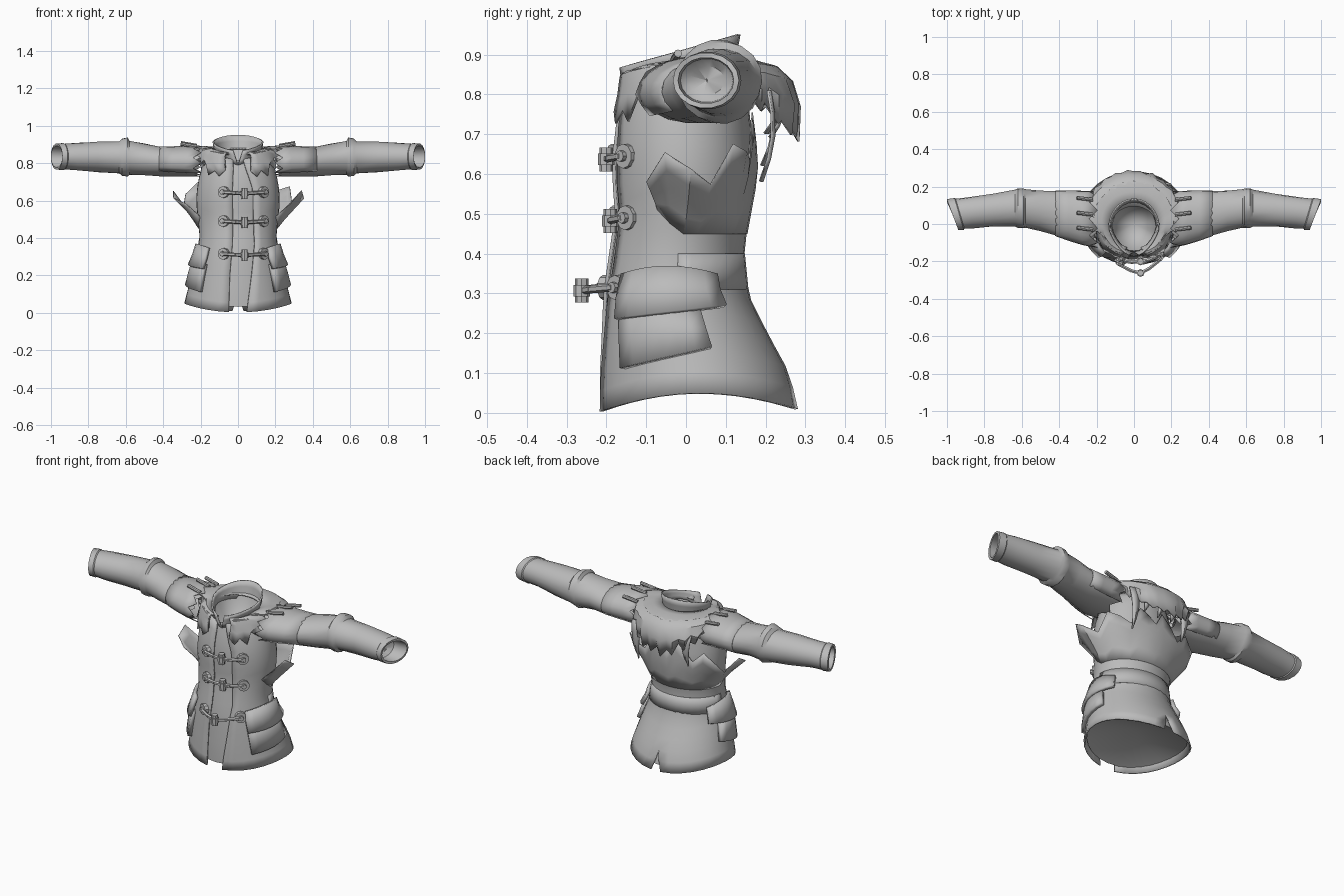
import bpy, bmesh, math, random
from mathutils import Vector
from math import sin, cos, pi, asin

random.seed(4)
if "Cube" in bpy.data.objects:
    bpy.data.objects.remove(bpy.data.objects["Cube"])

cloth = bpy.data.materials.new("grey cloth")
cloth.use_nodes = True
GREY = (0.5, 0.5, 0.5, 1)
cloth.diffuse_color = GREY
cloth.node_tree.nodes["Principled BSDF"].inputs["Base Color"].default_value = GREY
parts = []


def register(name, bm):
    bmesh.ops.remove_doubles(bm, verts=bm.verts, dist=0.0005)
    mesh = bpy.data.meshes.new(name)
    bm.to_mesh(mesh)
    bm.free()
    ob = bpy.data.objects.new(name, mesh)
    bpy.context.collection.objects.link(ob)
    mesh.materials.append(cloth)
    parts.append(ob)
    return ob


def patch(name, fn, nu, nv, thick=0, flip=False, gap=None):
    """Grid surface from fn(u, v) with u and v from 0 to 1; column gap stays open."""
    bm = bmesh.new()
    g = [[bm.verts.new(fn(i / nu, j / nv)) for j in range(nv + 1)] for i in range(nu + 1)]
    for i in range(nu):
        if i == gap:
            continue
        for j in range(nv):
            q = (g[i][j], g[i + 1][j], g[i + 1][j + 1], g[i][j + 1])
            bm.faces.new(q[::-1] if flip else q)
    ob = register(name, bm)
    if thick:
        s = ob.modifiers.new("Thickness", "SOLIDIFY")
        s.thickness = thick
    return ob


def lerp(a, b, k):
    return a + (b - a) * k


def table(rows, z):
    """Interpolate rows keyed by their first value."""
    if z <= rows[0][0]:
        return rows[0][1:]
    for a, b in zip(rows, rows[1:]):
        if z <= b[0]:
            k = (z - a[0]) / (b[0] - a[0])
            return [lerp(p, q, k) for p, q in zip(a[1:], b[1:])]
    return rows[-1][1:]


# Torso outline: height, half width, front y, back y
BODY = [(0, .3, -.22, .285), (.1, .275, -.22, .26), (.2, .25, -.215, .205),
        (.3, .22, -.21, .155), (.4, .205, -.195, .145), (.5, .215, -.18, .16),
        (.6, .225, -.188, .175), (.7, .215, -.182, .165), (.8, .19, -.16, .155),
        (.86, .16, -.142, .14), (.88, .13, -.135, .12)]


def body(t, z, off=0):
    w, f, b = table(BODY, z)
    return Vector(((w + off) * sin(t), (f + b) / 2 - ((b - f) / 2 + off) * cos(t), z))


def hem(t):
    return .028 - .022 * cos(2 * t) - .004 * cos(t)


def neckline(t):
    return .88 - .06 * max(0, cos(t)) ** 2


# Front edges of the coat: height, right edge x, left edge x
EDGE = [(0, -.05, .045), (.2, -.045, .07), (.4, -.03, .09), (.7, -.03, .08), (.88, -.02, .02)]
COLS = 14


# Coat shell, open at the front and split by a short vent at the back
def coat(u, v):
    i = round(u * (2 * COLS + 1))
    side, k = (1, i / COLS) if i <= COLS else (-1, (2 * COLS + 1 - i) / COLS)
    z0 = lerp(.015, .88, v)
    t0 = abs(asin(table(EDGE, z0)[0 if side < 0 else 1] / table(BODY, z0)[0]))
    t = lerp(t0, pi - max(0, .11 - z0) * 1.1, k)
    return body(side * t, lerp(hem(t), neckline(t), v))


patch("coat_shell", coat, 2 * COLS + 1, 16, .008, gap=COLS)


# Undershirt, closed by a cone at the hem and at the neck
def shirt(u, v):
    t = 2 * pi * u
    if v == 0:
        return Vector((0, 0, .14))
    if v == 1:
        return Vector((0, 0, .5))
    k = (v * 16 - 1) / 14
    return body(t, lerp(hem(t) + .03, neckline(t) - .005, k), -.012)


patch("undershirt", shirt, 28, 16)

# Waist band around the back
patch("waist_band", lambda u, v: body(lerp(1.6, 2 * pi - 1.6, u), lerp(.31, .4, v), .003), 16, 2, .004)


# Torn flare below the arms and across the back
def flare(u, v):
    t = lerp(1.2, 2 * pi - 1.2, u)
    i = round(u * 18)
    side = abs(sin(t))
    tip = lerp(.72, .61, side ** 2) + (-.045, .04, 0)[i % 3]
    out = .01 + .12 * side ** 2.5 * (1 if i % 3 else .65)
    base = lerp(.45, .51, max(0, cos(t)) / cos(1.2))
    return body(t, lerp(base, tip, v), lerp(.002, out, v ** 1.1))


patch("torn_flare", flare, 18, 4, .004)


# Stand collar, narrowing to a notch at the front
def collar(u, v):
    gap = .03 + .24 * v
    t = lerp(gap, 2 * pi - gap, u)
    front = max(0, cos(t))
    r = lerp(.125, .137, v) * (1 - .25 * front)
    low = .85 - .06 * front ** 3
    return Vector((r * sin(t), -.018 - lerp(.136, .155, v) * cos(t),
                   lerp(low, .908 - .042 * cos(t), v)))


patch("stand_collar", collar, 24, 3, .008)


# Layered ragged fur mantle, lying on the chest and bulging behind
def mantle(reach, drop, shift):
    def fn(u, v):
        t = lerp(.3, 2 * pi - .3, u)
        i = round(u * 44) + shift
        ragged = (.018 if i % 2 else -.014) * v ** 3 + random.uniform(-.01, .01) * v
        c = cos(t)
        r = .125 + (reach - .125) * sin(2.1 * v) + ragged * .6
        fall = lerp(.03, .13 if c > 0 else .15, abs(c) ** 1.3) * drop + ragged * 1.2
        z = .873 + .02 * sin(pi * v) - fall * v ** 2 - .045 * max(0, c) ** 2 * (1 - v)
        y = lerp(-.018, .045, v ** .6) - (r - .012) * c
        x = r * sin(t)
        w, f, b = table(BODY, z)
        if c > 0:
            bulge = (1 - min(1, abs(x) / (w + .03)) ** 2) ** .5
            chest = (f + b) / 2 - ((b - f) / 2 + .014) * bulge
            y = lerp(y, chest, min(1, 2 * c) * v ** .5)
        return Vector((x, y, z))
    return fn


patch("fur_mantle_lower", mantle(.252, 1.1, 0), 44, 5, .006)
patch("fur_mantle_upper", mantle(.225, .7, 1), 44, 4, .006)


# Long fur locks hanging behind
def lock(x, y, top, low, width):
    def fn(u, v):
        w = width * (1 - v) ** .6
        return Vector((x + (u - .5) * 2 * w, y + .02 * sin(pi * v) - .02 * v - .012 * abs(u - .5),
                       lerp(top, low, v)))
    return fn


for k, (x, low) in enumerate(((-.15, .62), (-.07, .7), (.02, .69), (.1, .7), (.17, .58))):
    patch("fur_lock_%d" % k, lock(x, .24 - abs(x) * .15, .81, low, .032), 2, 4, .006)

# Sleeve outline: distance from centre, y, z, y radius, z radius
SLEEVE = [(.2, .025, .805, .14, .078), (.3, .035, .806, .135, .08), (.4, .055, .806, .125, .077),
          (.5, .07, .82, .108, .085), (.58, .083, .828, .1, .094), (.59, .084, .832, .108, .103),
          (.62, .085, .832, .106, .1), (.635, .085, .83, .096, .088), (.75, .075, .833, .09, .08),
          (.87, .06, .835, .083, .073), (.93, .055, .835, .08, .069), (.935, .054, .835, .085, .073),
          (.97, .05, .835, .083, .07)]
# The lining turns back into the cuff and closes
LINING = [(.97, .05, .835, .07, .058), (.9, .052, .835, .066, .055), (.88, .052, .835, .045, .036),
          (.87, .052, .835, 0, 0)]
RINGS = SLEEVE + LINING


def sleeve(side):
    def fn(u, v):
        j = round(v * (len(RINGS) - 1))
        x, y, z, ry, rz = RINGS[j]
        a = 2 * pi * u
        i = round(u * 18) % 18
        if j == 0:
            x += .04 * (i % 2)
        crease = 1 + (.035 * sin(2 * a + j * 2.1) if 0 < j < 10 else 0)
        slant = .031 * max(0, (x - .8) / .17) * cos(a)
        return Vector((side * (x + slant), y + ry * crease * cos(a), z + rz * crease * sin(a)))
    return fn


# Ragged shoulder cap on top of each sleeve
def cap(side):
    def fn(u, v):
        a = lerp(-.7, pi + .7, u)
        x = lerp(.42, .21, v) + (.03 if round(u * 14) % 2 else -.015) * v ** 3
        y, z, ry, rz = table(SLEEVE, x)
        grow = -.003 + .012 * v
        return Vector((side * x, y + (ry + grow) * cos(a), z + (rz + grow) * sin(a)))
    return fn


# Pocket panels that follow the coat at the hip
def pocket(side, t0, t1, z0, z1, tilt, o0, o1):
    def fn(u, v):
        t = lerp(t0, t1, u)
        z = lerp(z0, z1, v) + tilt * (u - .5) * (1 - v) + .02 * v * (sin(pi * u) - .5)
        return body(side * t, z, lerp(o0, o1, v))
    return fn


def rod(name, a, b, radius, sides=8):
    a, b = Vector(a), Vector(b)
    bm = bmesh.new()
    bmesh.ops.create_cone(bm, cap_ends=True, segments=sides, radius1=radius, radius2=radius, depth=(b - a).length)
    ob = register(name, bm)
    ob.location = (a + b) / 2
    ob.rotation_euler = (b - a).to_track_quat("Z", "Y").to_euler()


for side, word in ((1, "left"), (-1, "right")):
    patch(word + "_sleeve", sleeve(side), 18, len(RINGS) - 1, 0, side > 0)
    patch(word + "_shoulder_cap", cap(side), 14, 3, .004, side < 0)
    patch(word + "_pocket_bag", pocket(side, .78, 1.83, .14, .27, .055, .022, .022), 6, 2, .022, side < 0)
    patch(word + "_pocket_flap", pocket(side, .78, 2.15, .255, .36, .035, .036, .018), 7, 2, .018, side < 0)
    for k, (y, z) in enumerate(((-.03, .888), (.05, .893), (.13, .872))):
        rod("%s_shoulder_peg_%d" % (word, k), (side * .22, y, z), (side * .305, y + .01, z + .015), .01)

# Toggle fastenings: height and y of the wooden toggle
for k, (z, ty) in enumerate(((.645, -.2), (.49, -.19), (.315, -.262))):
    ends = []
    for x in (-.075, .135):
        p = body(asin(x / table(BODY, z)[0]), z)
        n = Vector((x * 1.1, -.16, 0)).normalized()
        rod("toggle_disc_%d" % k, p - n * .008, p + n * .014, .031, 10)
        rod("toggle_knot_%d" % k, p, p + n * .026, .014)
        ends.append(p + n * .02)
    mid = Vector((.035, ty, z - .008))
    bow = Vector((0, -.008, 0))
    path = [ends[0], ends[0].lerp(mid, .6) + bow, mid, ends[1].lerp(mid, .6) + bow, ends[1]]
    for a, b in zip(path, path[1:]):
        rod("toggle_cord_%d" % k, a, b, .01, 6)
    for part, half, radius in (("bar", .03, .017), ("collar", .014, .021)):
        rod("toggle_%s_%d" % (part, k), mid - Vector((0, 0, half)), mid + Vector((0, 0, half)), radius)

# Smooth shading with sharp creases kept
bpy.ops.object.select_all(action="DESELECT")
for ob in parts:
    ob.select_set(True)
bpy.context.view_layer.objects.active = parts[0]
bpy.ops.object.shade_smooth_by_angle(angle=math.radians(35))
